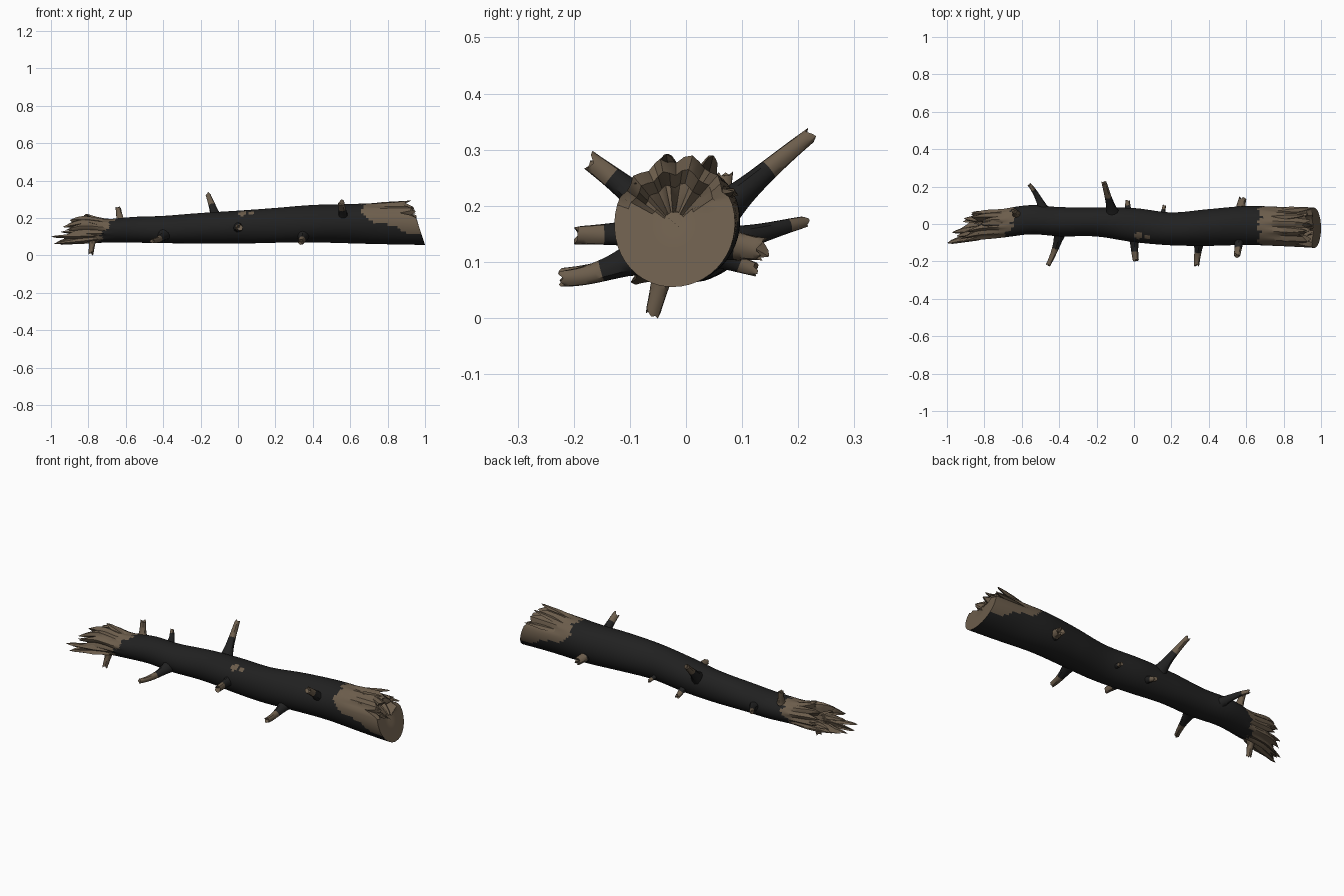
import bpy, bmesh, math, random
from mathutils import Vector

if "Cube" in bpy.data.objects:
    bpy.data.objects.remove(bpy.data.objects["Cube"])
random.seed(4)


def material(name, col):
    m = bpy.data.materials.new(name)
    m.diffuse_color = (*col, 1)
    m.use_nodes = True
    m.node_tree.nodes["Principled BSDF"].inputs["Base Color"].default_value = m.diffuse_color
    return m


BARK = material("charred bark", (0.015, 0.015, 0.015))
WOOD = material("bare wood", (0.15, 0.11, 0.072))


def finish(bm, name, angle=35):
    bmesh.ops.recalc_face_normals(bm, faces=bm.faces)
    me = bpy.data.meshes.new(name)
    bm.to_mesh(me)
    bm.free()
    ob = bpy.data.objects.new(name, me)
    bpy.context.collection.objects.link(ob)
    me.materials.append(BARK)
    me.materials.append(WOOD)
    bpy.ops.object.select_all(action='DESELECT')
    ob.select_set(True)
    bpy.context.view_layer.objects.active = ob
    bpy.ops.object.shade_smooth_by_angle(angle=math.radians(angle))
    return ob


# trunk cross-sections: x, centre y, centre z, radius y, radius z
SEC = [(-1.0, -.075, .092, .038, .038), (-.85, -.01, .135, .072, .073), (-.7, .005, .132, .077, .064),
       (-.55, .022, .137, .078, .069), (-.4, .012, .137, .078, .073), (-.2, .012, .145, .078, .081),
       (0, -.006, .152, .091, .088), (.2, -.027, .160, .088, .093), (.4, -.018, .168, .098, .100),
       (.6, -.007, .170, .104, .105), (.8, -.015, .172, .105, .112), (1.0, -.022, .172, .108, .118)]


def section(x):
    x = max(-1, min(1, x))
    i = max(k for k in range(len(SEC) - 1) if SEC[k][0] <= x)
    p = [SEC[max(0, min(len(SEC) - 1, i + d))] for d in (-1, 0, 1, 2)]
    h = p[2][0] - p[1][0]
    t = (x - p[1][0]) / h
    out = []
    for c in range(1, 5):
        m1 = (p[2][c] - p[0][c]) / (p[2][0] - p[0][0]) * h
        m2 = (p[3][c] - p[1][c]) / (p[3][0] - p[1][0]) * h
        out.append((2*t**3 - 3*t*t + 1) * p[1][c] + (t**3 - 2*t*t + t) * m1
                   + (3*t*t - 2*t**3) * p[2][c] + (t**3 - t*t) * m2)
    return out


def surf(x, a, f=1.0):
    cy, cz, ry, rz = section(x)
    return Vector((x, cy + ry * f * math.cos(a), cz + rz * f * math.sin(a)))


def cut_plane(z):
    return 1.0 - 0.33 * (z - 0.055)


# trunk: each column of the tube has its own ragged end
N, M = 48, 140
LEFT, RIGHT = -0.66, 0.68
cols = []
for j in range(N):
    a = math.tau * j / N
    tooth = 1 - abs((j % 4) - 2) / 2          # splinter tip in the middle of 4 columns
    if j % 4 == 0:
        jit, jit_r = random.uniform(-.03, .04), random.uniform(0, .07)
        rad = random.uniform(-.05, .07)
    xl = -0.85 - 0.07 * math.cos(a - math.radians(225)) + jit - 0.07 * tooth
    top = max(0, min(1, (math.sin(a) - .3) / .2))
    xr = cut_plane(surf(.95, a).z) - top * (jit_r + .02 * (1 - tooth))
    cols.append((a, max(-1, xl), xr, tooth, top, rad))

bm = bmesh.new()
grid = []
for i in range(M + 1):
    X = -1 + 2 * i / M
    row = []
    for a, xl, xr, tooth, top, rad in cols:
        x, f = X, 1 + .012 * math.sin(3 * a + 9 * X)
        if X < LEFT:
            w = (LEFT - X) / (1 + LEFT)
            x = LEFT + (xl - LEFT) * w
            f += min(1, 2 * w) * (rad + .14 * tooth - .1)
        elif X > RIGHT:
            w = (X - RIGHT) / (1 - RIGHT)
            x = RIGHT + (xr - RIGHT) * w
            f += min(1, 2 * w) * top * (rad + .1 * tooth - .08)
        row.append(bm.verts.new(surf(x, a, f)))
    grid.append(row)


def bridge(r0, r1, wood=None):
    for j in range(len(r0)):
        k = (j + 1) % len(r0)
        fc = bm.faces.new((r0[j], r0[k], r1[k], r1[j]))
        if wood is not None:
            fc.material_index = int(wood)


def is_wood(c):
    cy, cz, _, _ = section(c.x)
    a = math.atan2(c.z - cz, c.y - cy)
    n = .012 * math.sin(7 * a) + .008 * math.sin(17 * a + 1)
    if c.x < -.69 + .05 * math.cos(a - 1.1) + n:
        return True
    if c.x > .67 + n and c.z > .205 - .32 * (c.x - .66) + .008 * math.sin(40 * c.x):
        return True
    # small bare spots on the top
    return c.z > .18 and any(math.hypot(c.x - px, (c.y - py) * 1.4) < r
                             for px, py, r in ((.02, -.062, .023), (.072, -.07, .017)))


for i in range(M):
    bridge(grid[i], grid[i + 1])
for fc in bm.faces:
    fc.material_index = int(is_wood(fc.calc_center_median()))

# hollow splintered left end
prev, core = grid[0], Vector((-.8, -.005, .13))
for f in (.75, .4):
    ring = [bm.verts.new(core.lerp(v.co, f) + Vector((random.uniform(-.02, .02), 0, 0))) for v in grid[0]]
    bridge(prev, ring, True)
    prev = ring
bm.faces.new(prev).material_index = 1

# right end: slanted flat cut below, broken and stepped above
prev = grid[M]
for f in (.8, .6, .4, .2):
    ring = []
    for j, (a, *_rest) in enumerate(cols):
        p = Vector((0, -.022, .165)).lerp(grid[M][j].co, f)
        p.x = cut_plane(p.z)
        edge = .195 + .012 * math.sin(50 * p.y)
        if p.z > edge:
            p.x -= .03 + .02 * math.sin(j * 1.3) + .02 * math.cos(f * 20)
        ring.append(bm.verts.new(p))
    bridge(prev, ring, True)
    prev = ring
bm.faces.new(prev).material_index = 1
finish(bm, "trunk", 32)


# loose splinters: bent flattened spikes from base to tip
def splinter(base, tip, r, n=5):
    global bm
    bm = bmesh.new()
    base, tip = Vector(base), Vector(tip)
    d = (tip - base).normalized()
    u = d.cross(Vector((0, 0, 1))).normalized()
    v = d.cross(u)
    prev = None
    for t, s in ((0, 1), (.4, .95), (.7, .6), (.9, .33)):
        ring = []
        for k in range(n):
            a = math.tau * k / n + .4
            q = base.lerp(tip, t) + (u * math.cos(a) + v * math.sin(a) * .6) * r * s * random.uniform(.8, 1.15)
            ring.append(bm.verts.new(q))
        if prev:
            bridge(prev, ring, True)
        else:
            bm.faces.new(ring).material_index = 1
        prev = ring
    e = bm.verts.new(tip)
    for k in range(n):
        bm.faces.new((prev[k], prev[(k + 1) % n], e)).material_index = 1
    finish(bm, "splinter", 25)


for base, tip, r in (((-.74, -.035, .11), (-1, -.102, .10), .032), ((-.74, -.01, .10), (-.975, -.045, .065), .03),
                     ((-.74, -.02, .13), (-.95, -.065, .125), .03), ((-.74, .02, .11), (-.91, .03, .10), .03),
                     ((-.72, .035, .13), (-.87, .06, .14), .03), ((-.68, .01, .165), (-.82, .0, .222), .028),
                     ((-.70, -.03, .155), (-.84, -.05, .19), .028), ((-.76, -.04, .09), (-.985, -.095, .062), .026),
                     ((.74, -.03, .255), (.925, -.035, .292), .024), ((.74, .03, .25), (.915, .048, .29), .022),
                     ((.74, -.07, .235), (.94, -.09, .24), .024), ((.76, .06, .22), (.95, .085, .225), .022)):
    splinter(base, tip, r)


# branches: flared bent tubes with a bare, broken tip
def branch(name, p0, p1, p2, r0, r1, bare, n=12, steps=16):
    global bm
    bm = bmesh.new()
    p0, p1, p2 = map(Vector, (p0, p1, p2))
    ctrl = p1 * 2 - (p0 + p2) / 2             # curve passes through p1
    prev, rings = None, []
    for i in range(steps + 1):
        t = i / steps
        c = p0 * (1-t)**2 + ctrl * 2*t*(1-t) + p2 * t*t
        d = ((ctrl - p0) * (1-t) + (p2 - ctrl) * t).normalized()
        u = d.cross(Vector((1, 0, 0))).normalized()
        v = d.cross(u)
        r = r0 + (r1 - r0) * t + r0 * 1.3 * math.exp(-t * 5.5)
        ring = []
        for k in range(n):
            a = math.tau * k / n
            q = c + (u * math.cos(a) + v * math.sin(a)) * r * (1 + .06 * math.sin(3 * a + t * 4))
            if i == steps:
                q += d * random.uniform(-.6, .5) * r1
            ring.append(bm.verts.new(q))
        if prev:
            bridge(prev, ring, t > bare)
        prev = ring
    e = bm.verts.new(p2 - d * r1 * .7)
    for k in range(n):
        bm.faces.new((prev[k], prev[(k + 1) % n], e)).material_index = 1
    finish(bm, name, 40)


branch("long_branch", (-.11, .04, .17), (-.135, .135, .255), (-.16, .222, .325), .022, .013, .58)
branch("back_branch", (-.475, .05, .13), (-.515, .145, .155), (-.56, .212, .171), .019, .010, .75)
branch("front_branch_left", (-.395, -.03, .115), (-.42, -.13, .088), (-.458, -.218, .078), .02, .012, .55)
branch("front_branch_right", (.35, -.06, .12), (.342, -.15, .083), (.335, -.222, .071), .021, .014, .5)
branch("front_stub", (0, -.05, .15), (.003, -.12, .149), (.01, -.193, .148), .022, .016, .72)
branch("upper_stub", (.565, -.05, .18), (.56, -.11, .232), (.552, -.17, .28), .023, .017, .7)
branch("back_stub_right", (.565, .04, .14), (.572, .09, .13), (.582, .136, .122), .026, .02, .5)
branch("back_stub_middle", (.15, .01, .13), (.155, .055, .12), (.163, .098, .11), .014, .009, .75)
branch("back_stub_left", (-.03, .04, .12), (-.032, .085, .10), (-.033, .124, .086), .017, .012, .65)
branch("top_stub", (-.625, .045, .16), (-.633, .06, .21), (-.64, .07, .257), .018, .014, .3)
branch("bottom_stub", (-.775, -.03, .11), (-.78, -.045, .06), (-.785, -.06, .008), .018, .013, .0)
